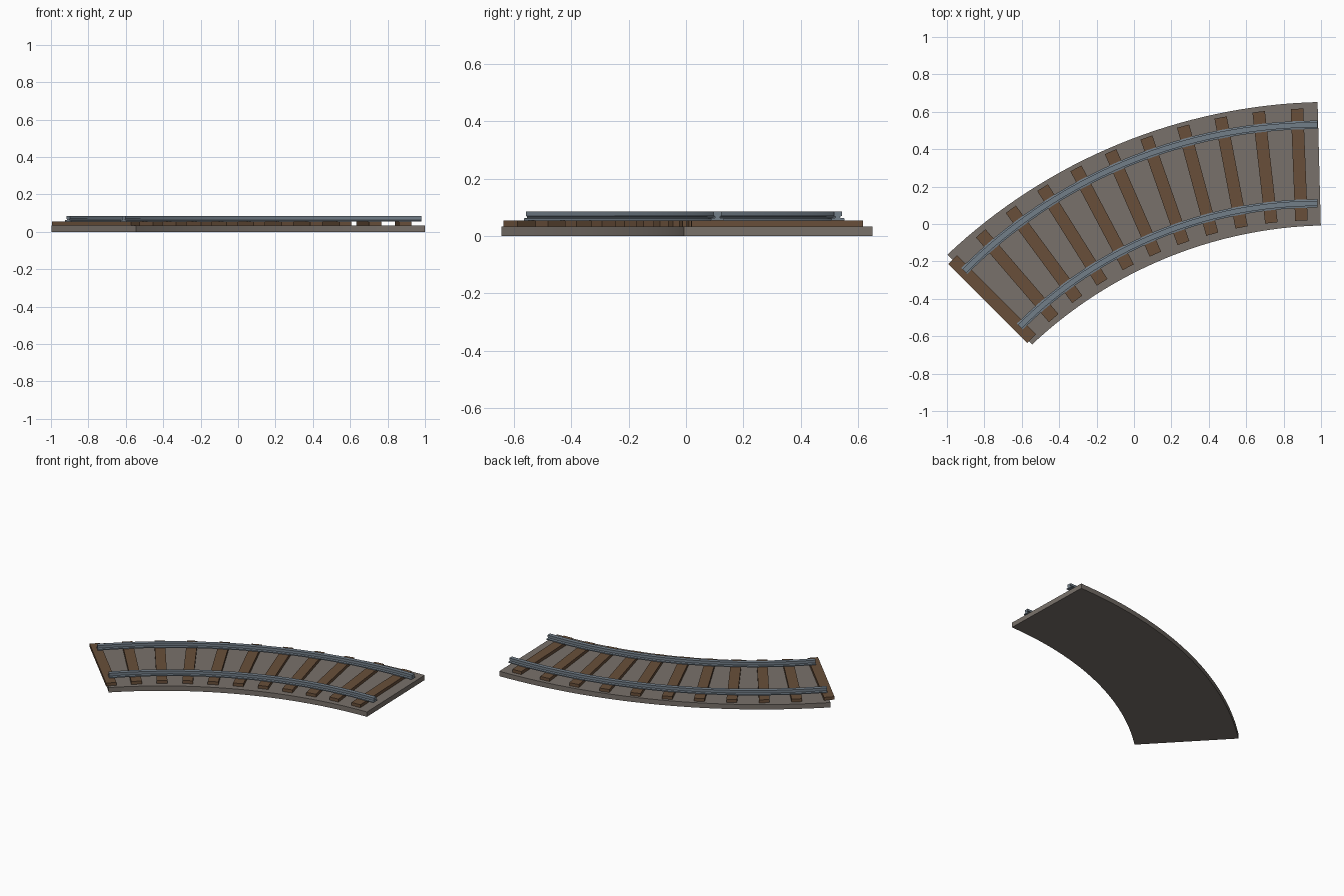
import bpy, bmesh
from math import cos, sin, radians
from mathutils import Matrix

cube = bpy.data.objects.get("Cube")
if cube:
    bpy.data.objects.remove(cube, do_unlink=True)


def material(name, rgb):
    mat = bpy.data.materials.new(name)
    mat.use_nodes = True
    color = (*rgb, 1.0)
    mat.diffuse_color = color
    mat.node_tree.nodes["Principled BSDF"].inputs["Base Color"].default_value = color
    return mat


gravel = material("gravel grey", (0.19, 0.165, 0.145))
wood = material("sleeper brown", (0.14, 0.078, 0.042))
steel = material("rail steel", (0.17, 0.21, 0.25))


def finish(bm, name, mat, smooth=False):
    bmesh.ops.recalc_face_normals(bm, faces=bm.faces)
    mesh = bpy.data.meshes.new(name)
    bm.to_mesh(mesh)
    bm.free()
    mesh.materials.append(mat)
    obj = bpy.data.objects.new(name, mesh)
    bpy.context.collection.objects.link(obj)
    if smooth:
        bpy.ops.object.select_all(action="DESELECT")
        obj.select_set(True)
        bpy.context.view_layer.objects.active = obj
        bpy.ops.object.shade_smooth_by_angle(angle=radians(30))
    return obj


def sweep(name, profile, centre, start, end, mat, steps=32):
    """Sweep a closed (radius, height) profile along an arc and cap its ends."""
    bm = bmesh.new()
    rings = []
    for i in range(steps + 1):
        a = radians(start + (end - start) * i / steps)
        rings.append([bm.verts.new((centre[0] + r * cos(a), centre[1] + r * sin(a), z))
                      for r, z in profile])
    n = len(profile)
    for a, b in zip(rings, rings[1:]):
        for k in range(n):
            m = (k + 1) % n
            bm.faces.new((a[k], a[m], b[m], b[k]))
    bm.faces.new(rings[0])
    bm.faces.new(rings[-1])
    return finish(bm, name, mat, smooth=True)


BED_TOP, TIE_TOP, RAIL_TOP = 0.034, 0.055, 0.085

# Curved ballast bed
sweep("ballast_bed", [(2.34, 0), (3.0, 0), (3.0, BED_TOP), (2.34, BED_TOP)],
      (1.06, -2.347), 91.5, 133.3, gravel)

# I-section rails, one eighth of a circle
track_centre = (0.98, -2.14)
half = [(0.0225, TIE_TOP), (0.0225, 0.062), (0.008, 0.064),
        (0.008, 0.068), (0.014, 0.070), (0.014, RAIL_TOP)]
section = half + [(-w, z) for w, z in reversed(half)]
for name, radius in (("inner_rail", 2.25), ("outer_rail", 2.67)):
    sweep(name, [(radius + w, z) for w, z in section], track_centre, 90, 135, steel)

# Wooden sleepers laid radially under the rails
TIES = 11
for i in range(TIES):
    a = radians(92.25 + 42.75 * i / (TIES - 1))
    bm = bmesh.new()
    bmesh.ops.create_cube(bm, size=1, matrix=Matrix.Diagonal((0.598, 0.067, TIE_TOP - BED_TOP, 1)))
    place = (Matrix.Translation((track_centre[0], track_centre[1], (TIE_TOP + BED_TOP) / 2))
             @ Matrix.Rotation(a, 4, "Z") @ Matrix.Translation((2.459, 0, 0)))
    bm.transform(place)
    finish(bm, f"sleeper_{i + 1}", wood)
